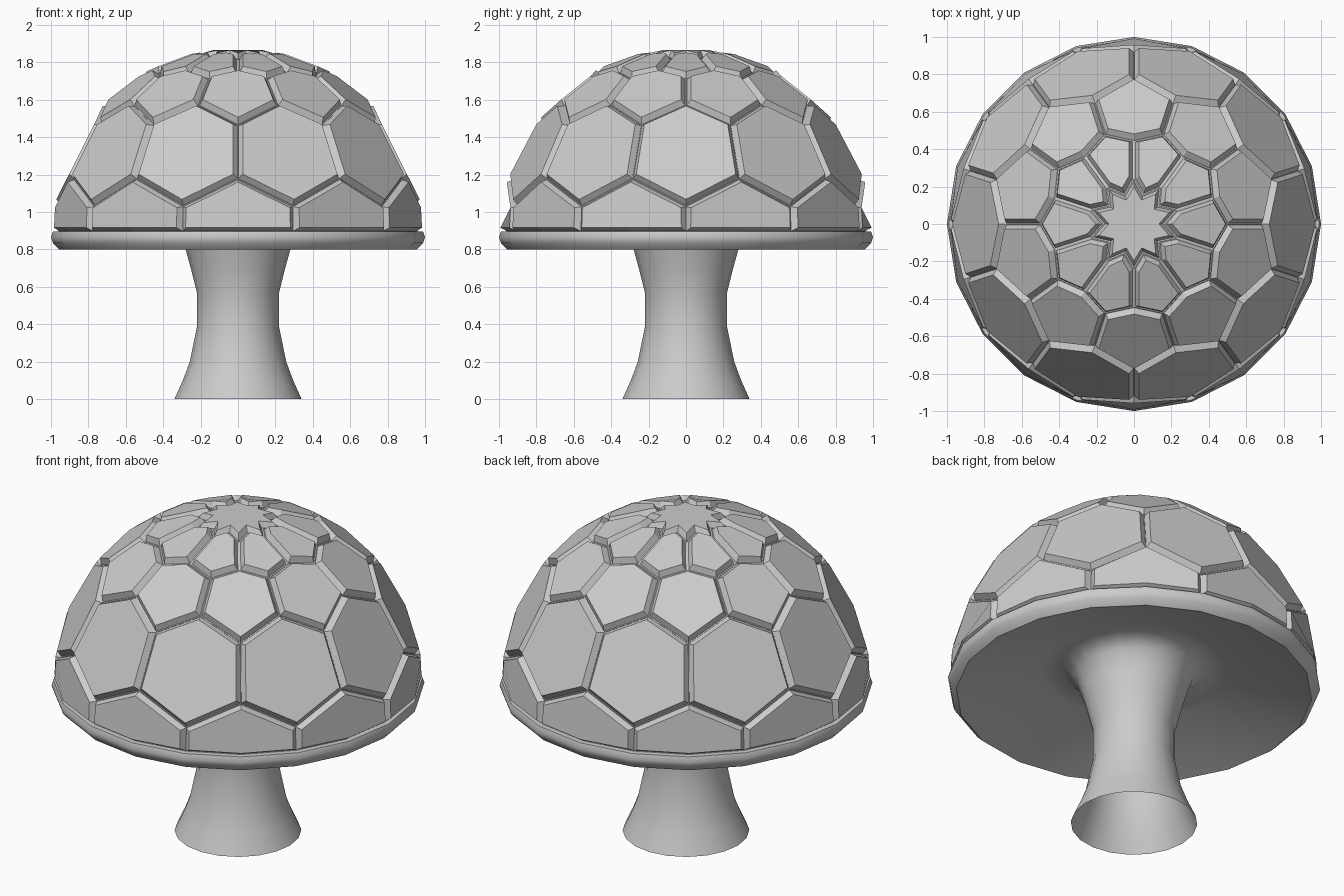
import bpy, math
from mathutils import Vector

if "Cube" in bpy.data.objects:
    bpy.data.objects.remove(bpy.data.objects["Cube"])

N = 20
DEPTH = 0.035
# zigzag rings of the honeycomb: (radius, height) at odd and at even spokes
RINGS = [((.25, 1.85), (.17, 1.865)),
         ((.46, 1.775), (.52, 1.74)),
         ((.80, 1.485), (.71, 1.595)),
         ((.955, 1.19), (.985, 1.04)),
         ((.995, .89), (.995, .89))]


def spoke(k, r, z):
    a = math.radians(360 / N * k)
    return Vector((r * math.cos(a), r * math.sin(a), z))


def node(j, k):
    return spoke(k, *RINGS[j][0 if k % 2 else 1])


def make_object(name, verts, faces):
    me = bpy.data.meshes.new(name)
    me.from_pydata(verts, [], faces)
    me.update()
    ob = bpy.data.objects.new(name, me)
    bpy.context.collection.objects.link(ob)
    return ob


def inset(poly, normal, d):
    # mitred inset of a counter-clockwise outline
    out = []
    n = len(poly)
    for i, p in enumerate(poly):
        a = normal.cross(p - poly[i - 1]).normalized()
        b = normal.cross(poly[(i + 1) % n] - p).normalized()
        out.append(p + (a + b) * (d / (1 + a.dot(b))))
    return out


verts, faces = [], []


def add_panel(poly):
    # raised plate, sloped wall and groove floor out to the shared lattice line
    n = len(poly)
    normal = Vector()
    for i in range(n):
        normal += poly[i].cross(poly[(i + 1) % n])
    normal.normalize()
    centre = Vector((0, 0, .85))
    floor = [p - (p - centre).normalized() * DEPTH for p in poly]
    foot = [p - normal * DEPTH for p in inset(poly, normal, .012)]
    plate = inset(poly, normal, .027)
    base = len(verts)
    verts.extend(floor + foot + plate)
    for s in (0, n):
        for i in range(n):
            j = (i + 1) % n
            faces.append((base + s + i, base + s + j, base + s + n + j, base + s + n + i))
    faces.append(tuple(base + 2 * n + i for i in range(n)))


# honeycomb cap: top star, then four rows of ten panels
add_panel([node(0, k) for k in range(N)])
for j in range(4):
    for c in range(j % 2, N, 2):
        add_panel([node(j + 1, c - 1), node(j + 1, c), node(j + 1, c + 1),
                   node(j, c + 1), node(j, c), node(j, c - 1)])
make_object("cap_panels", verts, faces)

# rim, hollow underside and flared stem as one turned profile, open at the foot
profile = [(.34, 0), (.295, .1), (.258, .2), (.22, .385), (.22, .57), (.25, .69),
           (.28, .80), (.315, .90), (.38, .955), (.50, .945), (.955, .80),
           (.99, .835), (1.0, .865), (.99, .895), (.95, .895)]
lv = [spoke(k, r, z) for r, z in profile for k in range(N)]
lf = []
for i in range(len(profile) - 1):
    for k in range(N):
        m = (k + 1) % N
        lf.append((i * N + k, i * N + m, (i + 1) * N + m, (i + 1) * N + k))
stem = make_object("stem_and_rim", lv, lf)
bpy.context.view_layer.objects.active = stem
stem.select_set(True)
bpy.ops.object.shade_smooth_by_angle(angle=math.radians(50))
